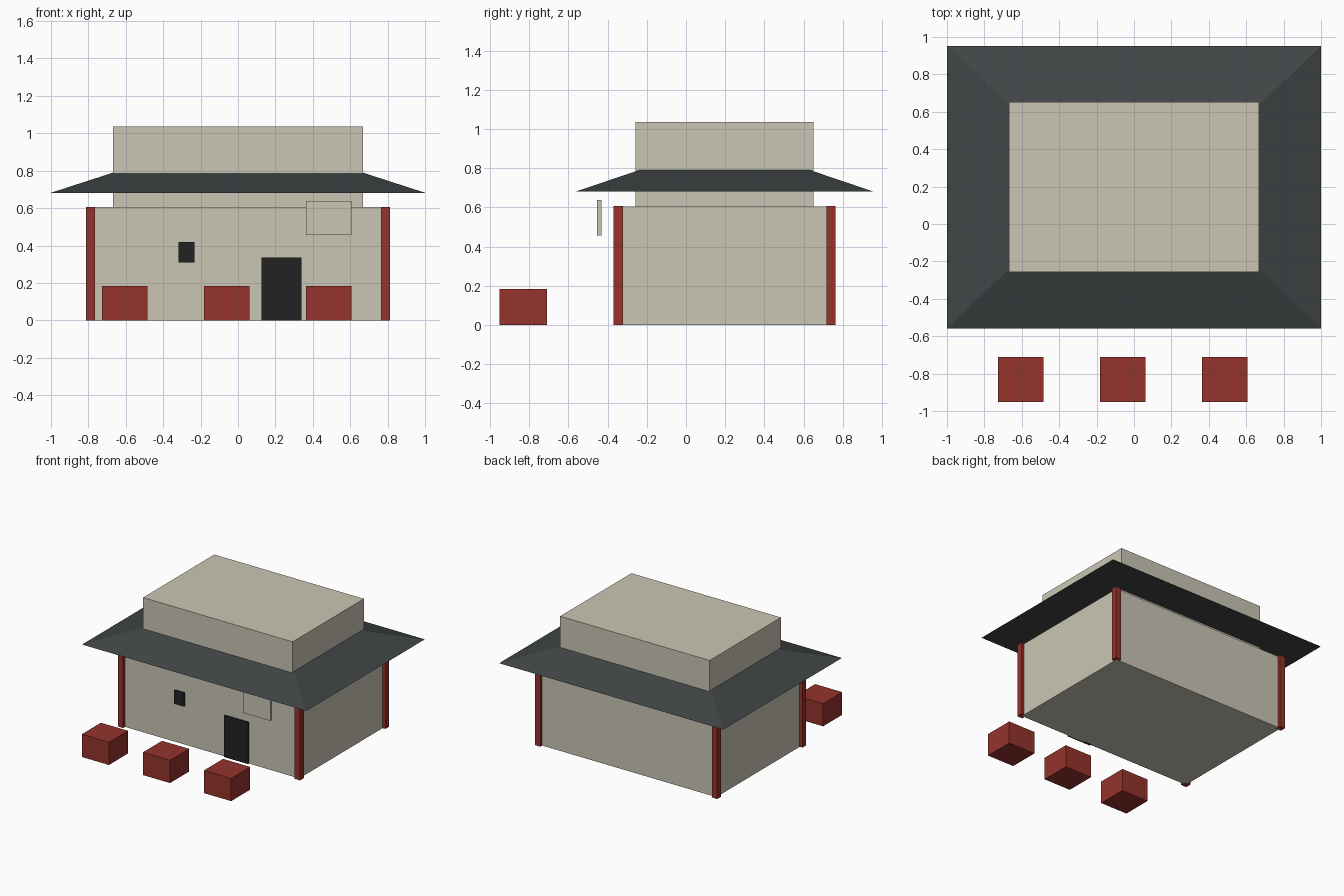
import bpy

if "Cube" in bpy.data.objects:
    bpy.data.objects.remove(bpy.data.objects["Cube"])

def material(name, rgb):
    m = bpy.data.materials.new(name)
    lin = [((c / 255 + 0.055) / 1.055) ** 2.4 for c in rgb]
    m.diffuse_color = (*lin, 1)
    m.use_nodes = True
    m.node_tree.nodes["Principled BSDF"].inputs["Base Color"].default_value = m.diffuse_color
    return m

plaster = material("beige plaster", (202, 198, 181))
red = material("red paint", (149, 51, 44))
slate = material("dark slate", (64, 69, 70))
black = material("black", (34, 34, 34))

def frustum(name, mat, bottom, top):
    """Closed solid between two level rectangles (x0, x1, y0, y1, z)."""
    verts = [(x, y, r[4]) for r in (bottom, top)
             for x, y in ((r[0], r[2]), (r[1], r[2]), (r[1], r[3]), (r[0], r[3]))]
    faces = [(3, 2, 1, 0), (4, 5, 6, 7)]
    faces += [(i, (i + 1) % 4, (i + 1) % 4 + 4, i + 4) for i in range(4)]
    me = bpy.data.meshes.new(name)
    me.from_pydata(verts, [], faces)
    me.materials.append(mat)
    ob = bpy.data.objects.new(name, me)
    bpy.context.collection.objects.link(ob)
    return ob

def box(name, mat, x0, x1, y0, y1, z0, z1):
    return frustum(name, mat, (x0, x1, y0, y1, z0), (x0, x1, y0, y1, z1))

CY = 0.197          # centre of the building in y
BX, BY = 0.789, 0.543  # half size of the ground floor

# Storeys
box("ground_floor", plaster, -BX, BX, CY - BY, CY + BY, 0, 0.605)
box("upper_floor", plaster, -0.667, 0.667, CY - 0.454, CY + 0.454, 0.605, 1.035)

# Sloping skirt roof
frustum("skirt_roof", slate, (-1, 1, CY - 0.755, CY + 0.755, 0.682),
        (-0.667, 0.667, CY - 0.436, CY + 0.436, 0.79))

# Corner posts
for sx, side in ((-1, "left"), (1, "right")):
    for sy, end in ((-1, "front"), (1, "back")):
        x, y = sx * BX, CY + sy * BY
        box(f"{end}_{side}_post", red, x - 0.024, x + 0.024, y - 0.024, y + 0.024, 0, 0.607)

# Door, window and hanging sign board
front = CY - BY
box("door", black, 0.126, 0.34, front - 0.012, front + 0.012, 0, 0.335)
box("window", black, -0.318, -0.232, front - 0.012, front + 0.012, 0.31, 0.42)
box("sign_board", plaster, 0.363, 0.606, -0.454, -0.43, 0.456, 0.638)

# Red crates in front
for i, x in enumerate((-0.605, -0.06, 0.485)):
    box(f"crate_{i + 1}", red, x - 0.121, x + 0.121, -0.953, -0.71, 0, 0.183)
